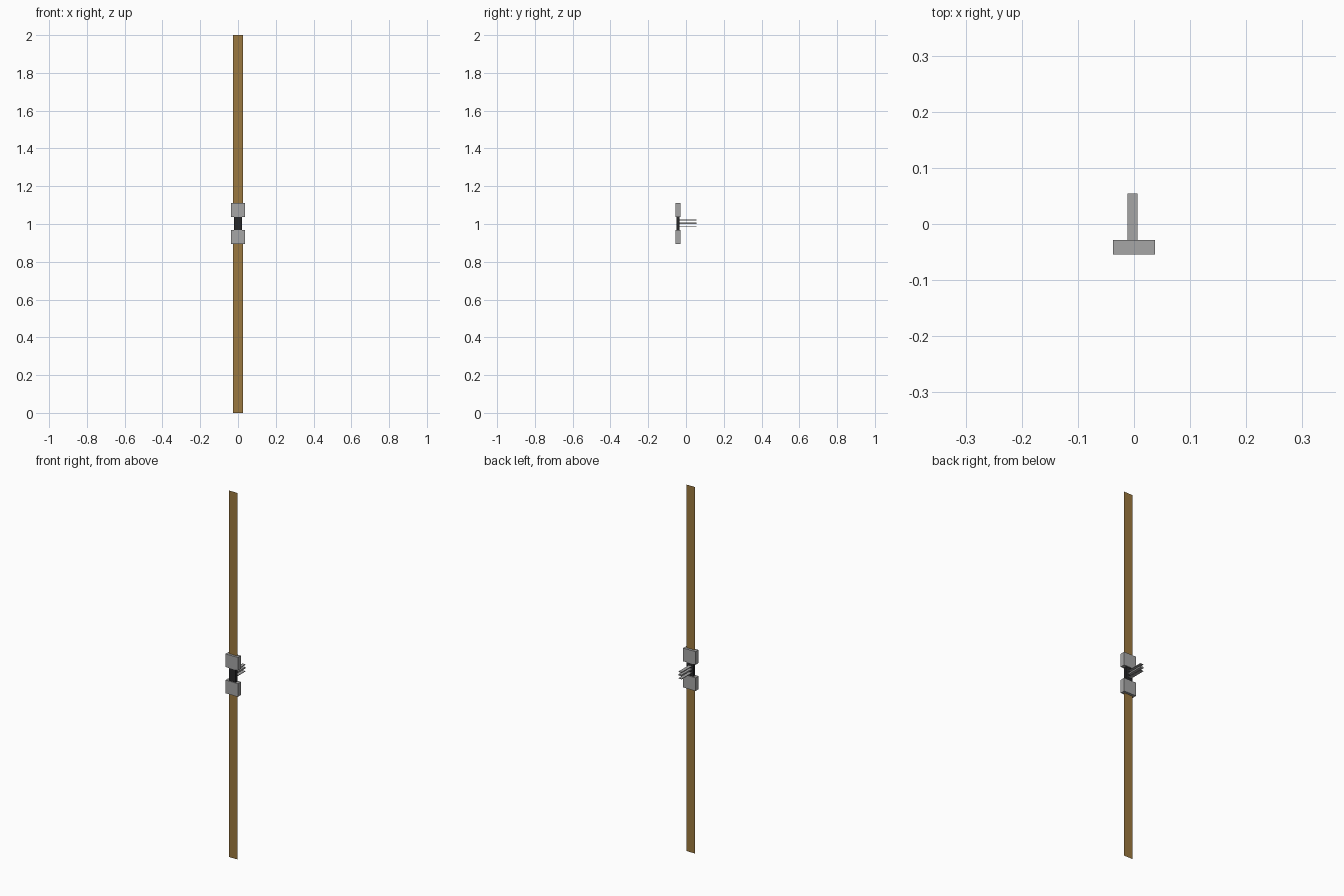
import bpy

if "Cube" in bpy.data.objects:
    bpy.data.objects.remove(bpy.data.objects["Cube"])


def material(name, color):
    m = bpy.data.materials.new(name)
    m.diffuse_color = color
    m.use_nodes = True
    m.node_tree.nodes["Principled BSDF"].inputs["Base Color"].default_value = m.diffuse_color
    return m


def box(name, x, y, z, mat):
    # box spanning the given (min, max) ranges
    bpy.ops.mesh.primitive_cube_add(size=1, location=[(a + b) / 2 for a, b in (x, y, z)])
    ob = bpy.context.object
    ob.name = name
    ob.scale = [b - a for a, b in (x, y, z)]
    ob.data.materials.append(mat)
    return ob


def sheet(name, half_width, y, z0, z1, mat):
    # upright flat strip facing the front
    me = bpy.data.meshes.new(name)
    w = half_width
    me.from_pydata([(-w, y, z0), (w, y, z0), (w, y, z1), (-w, y, z1)], [], [(0, 1, 2, 3)])
    me.materials.append(mat)
    ob = bpy.data.objects.new(name, me)
    bpy.context.collection.objects.link(ob)


brown = material("strap_brown", (0.33, 0.19, 0.05, 1))
grey = material("metal_grey", (0.38, 0.38, 0.38, 1))
dark = material("dark_core", (0.02, 0.02, 0.022, 1))

# Two paper-thin straps running up and down from the clamps
sheet("lower_strap", 0.026, -0.042, 0.0, 0.968, brown)
sheet("upper_strap", 0.026, -0.042, 1.037, 2.0, brown)

# Clamp blocks gripping the strap ends
for name, z in (("lower_clamp", (0.895, 0.967)), ("upper_clamp", (1.038, 1.110))):
    box(name, (-0.037, 0.037), (-0.0545, -0.0285), z, grey)

# Dark core joining the clamps
box("core", (-0.02, 0.02), (-0.05, -0.034), (0.967, 1.038), dark)

# Thin prongs reaching backwards, the middle one thicker
for i, (z, h) in enumerate(((0.985, 0.0015), (1.004, 0.004), (1.021, 0.0015))):
    box(f"prong_{i + 1}", (-0.012, 0.0065), (-0.036, 0.0545), (z - h, z + h), grey)
